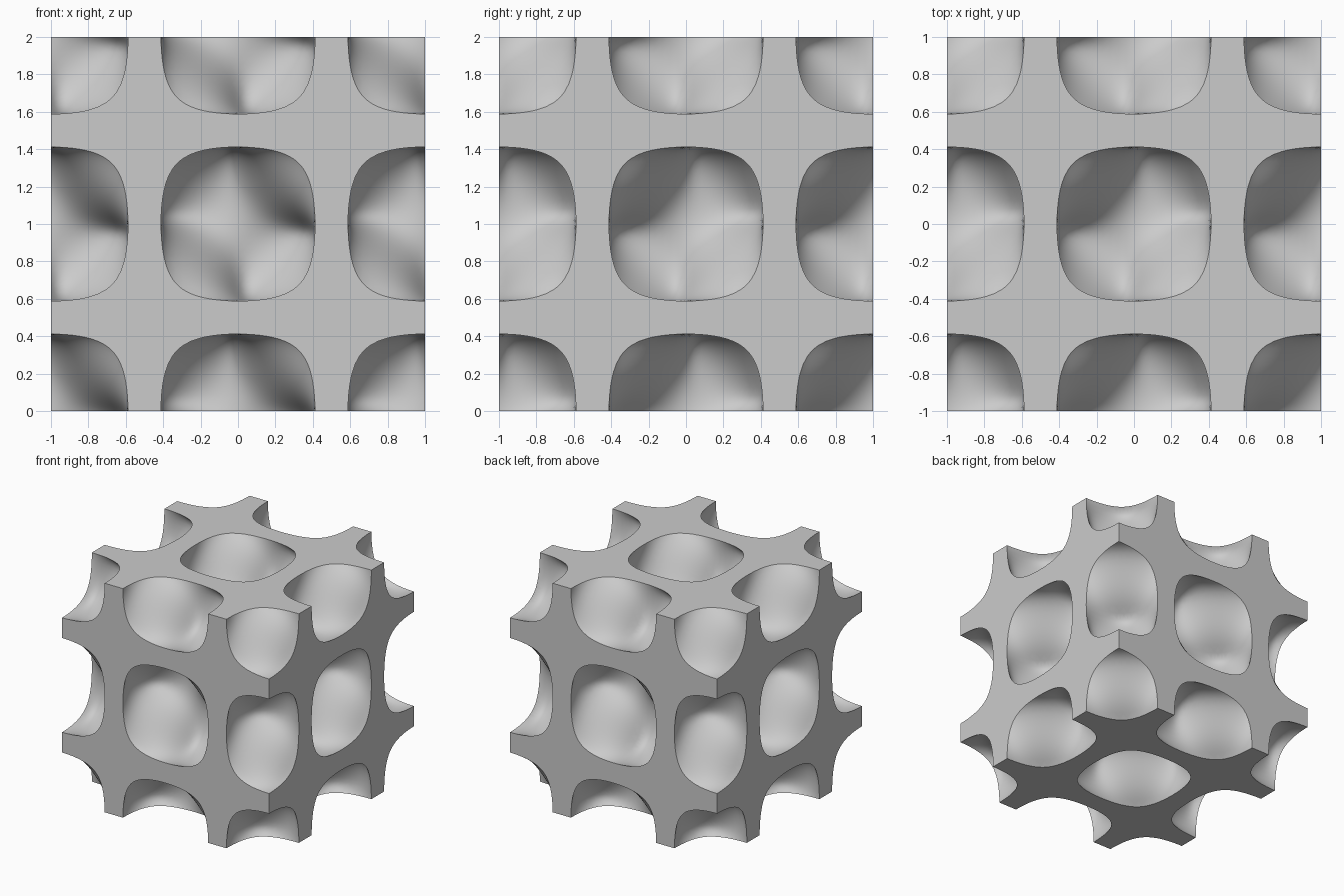
import bpy, bmesh
from math import sin, cos, pi
from itertools import permutations, product
from mathutils import Vector

STEPS = 24      # grid steps per repeating unit
LEVEL = 0.3     # field value on the wall surface; solid below, pocket above

if "Cube" in bpy.data.objects:
    bpy.data.objects.remove(bpy.data.objects["Cube"], do_unlink=True)


def waves(p):
    angles = [2 * pi * k for k in p]
    return [cos(a) for a in angles], [sin(a) for a in angles]


def field(p):
    """Periodic field of twisted pockets centred on whole-number points."""
    (cx, cy, cz), (sx, sy, sz) = waves(p)
    return cx + cy + cz + cx * cy * cz - sx * sy * sz


def outward(p):
    """Unit normal of the wall, pointing from the solid into the pocket."""
    c, s = waves(p)
    slope = Vector()
    for i in range(3):
        j, k = (i + 1) % 3, (i + 2) % 3
        slope[i] = -s[i] * (1 + c[j] * c[k]) - c[i] * s[j] * s[k]
    return slope.normalized()


def grid_point(g):
    return Vector(g) / STEPS


def is_solid(p):
    return field(p) < LEVEL


cuts = {}
inside = {g: is_solid(grid_point(g))
          for g in product(range(STEPS + 1), repeat=3)}


def crossing(g, h):
    """Point between two grid corners where the wall surface passes."""
    key = (min(g, h), max(g, h))
    if key not in cuts:
        a, b = grid_point(key[0]), grid_point(key[1])
        for _ in range(24):
            m = (a + b) / 2
            if is_solid(m) == inside[key[0]]:
                a = m
            else:
                b = m
        cuts[key] = (a + b) / 2
    return cuts[key]


# Curved wall of one unit, cell by cell, six tetrahedra to a cell
wall_faces = []
for base in product(range(STEPS), repeat=3):
    for order in permutations(range(3)):
        corner = list(base)
        tet = [base]
        for axis in order:
            corner[axis] += 1
            tet.append(tuple(corner))
        ins = [g for g in tet if inside[g]]
        outs = [g for g in tet if not inside[g]]
        if len(ins) == 2:
            (a, b), (c, d) = ins, outs
            wall_faces.append([crossing(a, c), crossing(a, d),
                               crossing(b, d), crossing(b, c)])
        elif ins and outs:
            lone, rest = (ins[0], outs) if len(ins) == 1 else (outs[0], ins)
            wall_faces.append([crossing(lone, g) for g in rest])

# Flat cut face of one unit: grid triangles trimmed to the solid
cap_faces = []
for i, j in product(range(STEPS), repeat=2):
    for middle in ((i + 1, j, 0), (i, j + 1, 0)):
        tri = [(i, j, 0), middle, (i + 1, j + 1, 0)]
        outline = []
        for g, h in zip(tri, tri[1:] + tri[:1]):
            if inside[g]:
                outline.append(grid_point(g))
            if inside[g] != inside[h]:
                outline.append(crossing(g, h))
        if outline:
            cap_faces.append(outline)

bm = bmesh.new()


def add_faces(faces, place):
    verts = {}
    for outline in faces:
        for p in outline:
            if id(p) not in verts:
                verts[id(p)] = bm.verts.new(place(p))
        bm.faces.new([verts[id(p)] for p in outline])


# Repeat the unit in a two by two by two block
for shift in product((-1, 0), repeat=3):
    add_faces(wall_faces, lambda p: p + Vector(shift))

# Close the six sides of the block
for axis, side in product(range(3), (-1, 1)):
    for u, v in product((-1, 0), repeat=2):
        def on_side(p):
            q = Vector()
            q[axis] = side
            q[(axis + 1) % 3] = p.x + u
            q[(axis + 2) % 3] = p.y + v
            return q
        add_faces(cap_faces, on_side)

bmesh.ops.remove_doubles(bm, verts=bm.verts, dist=1e-5)
bm.normal_update()


def on_flat_side(center):
    return max(abs(c) for c in center) > 0.99999


# Turn every face away from the solid
for f in bm.faces:
    f.smooth = True
    center = f.calc_center_median()
    away = center if on_flat_side(center) else outward(center)
    if f.normal.dot(away) < 0:
        f.normal_flip()
mesh = bpy.data.meshes.new("lattice_block")
bm.to_mesh(mesh)
bm.free()

# Smooth walls with crisp rims where they meet the flat sides
normals = [None] * len(mesh.loops)
for poly in mesh.polygons:
    flat = on_flat_side(poly.center)
    for k in poly.loop_indices:
        p = mesh.vertices[mesh.loops[k].vertex_index].co
        normals[k] = poly.normal.copy() if flat else outward(p)
mesh.normals_split_custom_set(normals)

# Single light grey colour
grey = bpy.data.materials.new("light_grey")
grey.use_nodes = True
colour = (0.6, 0.6, 0.6, 1)
grey.diffuse_color = colour
grey.node_tree.nodes["Principled BSDF"].inputs["Base Color"].default_value = colour
mesh.materials.append(grey)

block = bpy.data.objects.new("lattice_block", mesh)
block.location.z = 1
bpy.context.collection.objects.link(block)
